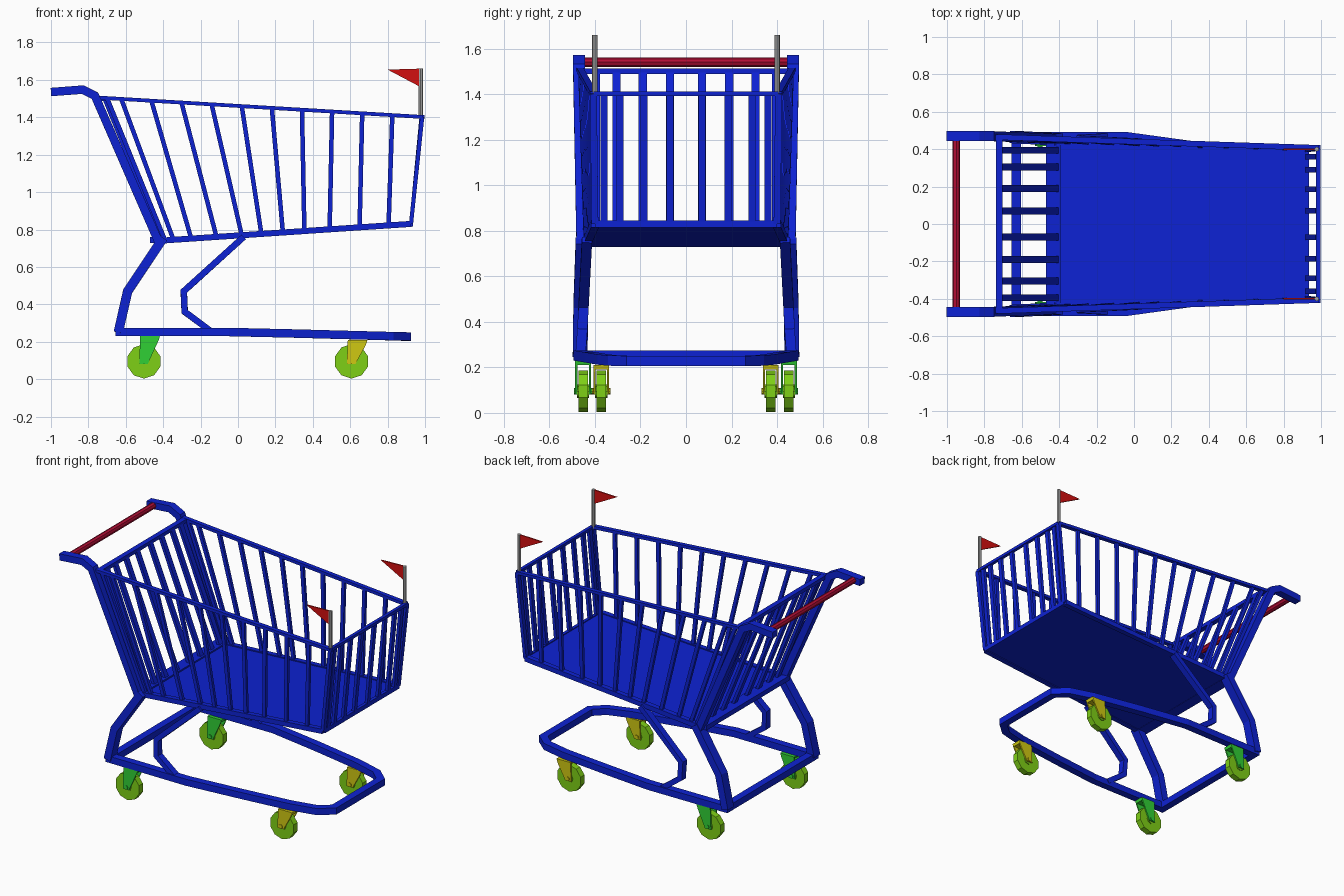
import bpy, bmesh, math
from mathutils import Vector

cube = bpy.data.objects.get("Cube")
if cube:
    bpy.data.objects.remove(cube, do_unlink=True)


def material(name, r, g, b):
    m = bpy.data.materials.new(name)
    m.use_nodes = True
    m.diffuse_color = (r, g, b, 1)
    bsdf = next(n for n in m.node_tree.nodes if n.type == "BSDF_PRINCIPLED")
    bsdf.inputs["Base Color"].default_value = (r, g, b, 1)
    return m


BLUE = material("frame blue", 0.004, 0.016, 0.65)
CRIMSON = material("grip crimson", 0.45, 0.004, 0.035)
RED = material("flag red", 0.65, 0.005, 0.005)
GREY = material("pole grey", 0.4, 0.4, 0.4)
LIME = material("wheel lime", 0.21, 0.63, 0.008)
GREEN = material("rear fork green", 0.03, 0.63, 0.035)
YELLOW = material("front fork yellow", 0.63, 0.58, 0.006)
X, Y, Z = Vector((1, 0, 0)), Vector((0, 1, 0)), Vector((0, 0, 1))


def finish(name, bm, mat):
    bmesh.ops.recalc_face_normals(bm, faces=bm.faces)
    mesh = bpy.data.meshes.new(name)
    bm.to_mesh(mesh)
    bm.free()
    mesh.materials.append(mat)
    ob = bpy.data.objects.new(name, mesh)
    bpy.context.collection.objects.link(ob)
    return ob


def beam(bm, pts, ref, w, h, closed=False):
    """Mitred rectangular tube: w along ref, h across it."""
    pts = [Vector(p) for p in pts]
    n = len(pts)
    rings = []
    for i, p in enumerate(pts):
        before = p - pts[i - 1] if i or closed else pts[1] - p
        after = pts[(i + 1) % n] - p if i < n - 1 or closed else before
        before, after = before.normalized(), after.normalized()
        t = (before + after).normalized()
        a = (ref - t * ref.dot(t)).normalized()
        b = t.cross(a) / max(t.dot(after), 0.4)
        rings.append([bm.verts.new(p + a * w / 2 * s + b * h / 2 * u)
                      for s, u in ((-1, -1), (1, -1), (1, 1), (-1, 1))])
    for i in range(n if closed else n - 1):
        r, q = rings[i], rings[(i + 1) % n]
        for k in range(4):
            bm.faces.new((r[k], r[(k + 1) % 4], q[(k + 1) % 4], q[k]))
    if not closed:
        bm.faces.new(rings[0])
        bm.faces.new(rings[-1])


def tube(name, pts, ref, w, h, closed=False, mat=BLUE):
    bm = bmesh.new()
    beam(bm, pts, ref, w, h, closed)
    return finish(name, bm, mat)


def prism(name, profile, y, depth, mat):
    """Side profile in x and z, extruded along y."""
    bm = bmesh.new()
    face = bm.faces.new([bm.verts.new((px, y - depth / 2, pz)) for px, pz in profile])
    ext = bmesh.ops.extrude_face_region(bm, geom=[face])
    moved = [v for v in ext["geom"] if isinstance(v, bmesh.types.BMVert)]
    bmesh.ops.translate(bm, verts=moved, vec=(0, depth, 0))
    return finish(name, bm, mat)


def rod(name, center, radius, length, axis, sides, mat):
    bm = bmesh.new()
    bmesh.ops.create_cone(bm, cap_ends=True, segments=sides, radius1=radius,
                          radius2=radius, depth=length)
    rot = Z.rotation_difference(axis).to_matrix()
    bmesh.ops.transform(bm, matrix=rot.to_4x4(), verts=bm.verts)
    bmesh.ops.translate(bm, verts=bm.verts, vec=center)
    return finish(name, bm, mat)


# Key corners of the left basket wall
TOP_BACK, TOP_FRONT = Vector((-0.74, 0.465, 1.505)), Vector((0.985, 0.407, 1.402))
LOW_BACK, LOW_FRONT = Vector((-0.42, 0.44, 0.74)), Vector((0.925, 0.4, 0.83))


def on_line(a, b, x):
    return a.lerp(b, (x - a.x) / (b.x - a.x))


# Side slats as they meet the bottom rail
slat_feet = (-0.39, -0.345, -0.25, -0.115, 0.02, 0.125, 0.24, 0.355, 0.49, 0.65, 0.805)

for side, s in (("left", 1), ("right", -1)):
    def flip(p):
        return Vector((p[0], p[1] * s, p[2]))

    # Handle arm running down the back edge of the basket
    arm = [(-1, 1.535), (-0.83, 1.548), (-0.765, 1.515), (-0.425, 0.735)]
    arm_y = (0.47, 0.47, 0.47, 0.455)
    tube(side + "_handle_arm", [flip((p[0], y, p[1])) for p, y in zip(arm, arm_y)],
         Y, 0.052, 0.045)
    # Legs
    tube(side + "_rear_leg", [flip(p) for p in ((-0.40, 0.452, 0.755), (-0.59, 0.462, 0.47),
                                                (-0.64, 0.465, 0.25))], Y, 0.065, 0.05)
    tube(side + "_inner_leg", [flip(p) for p in ((0.03, 0.435, 0.76), (-0.29, 0.45, 0.47),
                                                 (-0.285, 0.455, 0.36), (-0.15, 0.462, 0.26))],
         Y, 0.045, 0.034)
    # Basket rails, corner post and slats
    tube(side + "_top_rail", [flip(TOP_BACK), flip(TOP_FRONT)], Y, 0.03, 0.02)
    tube(side + "_bottom_rail", [flip(LOW_BACK), flip(LOW_FRONT)], Y, 0.035, 0.032)
    tube(side + "_corner_post", [flip(LOW_FRONT), flip(TOP_FRONT)], Y, 0.03, 0.022)
    bm = bmesh.new()
    for i, foot in enumerate(slat_feet):
        head = -0.7 if i == 0 else -0.785 + 0.161 * i
        beam(bm, [flip(on_line(LOW_BACK, LOW_FRONT, foot)),
                  flip(on_line(TOP_BACK, TOP_FRONT, head))], Y, 0.02, 0.024)
    finish(side + "_basket_slats", bm, BLUE)

    # Flag and pole
    rod(side + "_flag_pole", (0.977, 0.4 * s, 1.53), 0.012, 0.26, Z, 8, GREY)
    prism(side + "_flag", [(0.8, 1.655), (0.97, 1.66), (0.97, 1.565)], 0.4 * s, 0.009, RED)

    # Casters
    for end, x, y, top, mat in (("rear", -0.503, 0.452, 0.23, GREEN),
                                ("front", 0.607, 0.372, 0.21, YELLOW)):
        name = side + "_" + end
        rod(name + "_wheel", (x, y * s, 0.095), 0.092, 0.042, Y, 10, LIME)
        rod(name + "_hub", (x, y * s, 0.095), 0.03, 0.054, Y, 8, LIME)
        rod(name + "_axle", (x, y * s, 0.095), 0.014, 0.08, Y, 8, mat)
        plate = [(x - 0.02, top), (x + 0.085, top), (x + 0.075, top - 0.03),
                 (x + 0.02, 0.08), (x - 0.025, 0.08)]
        for k in (-1, 1):
            prism(name + "_fork_plate", plate, y * s + 0.03 * k, 0.009, mat)
        prism(name + "_fork_crown", [(x - 0.02, top), (x + 0.085, top),
                                     (x + 0.08, top - 0.02), (x - 0.01, top - 0.02)],
              y * s, 0.066, mat)

# Base loop with tapered, chamfered nose
half = [(-0.63, 0.465), (-0.05, 0.468), (0.3, 0.42), (0.65, 0.365), (0.82, 0.32), (0.9, 0.25)]
loop = half + [(x, -y) for x, y in reversed(half)]
tube("base_loop", [(x, y, 0.252 - 0.027 * max(x, 0)) for x, y in loop], Z, 0.045, 0.05, True)

# Basket floor
bm = bmesh.new()
for p, q in ((LOW_BACK, LOW_FRONT),):
    a, b = p + X * 0.02, q
    bm.faces.new([bm.verts.new(v) for v in (a, b, b * 1 - Y * 2 * b.y, a - Y * 2 * a.y)])
floor = finish("basket_floor", bm, BLUE)
thick = floor.modifiers.new("thickness", "SOLIDIFY")
thick.thickness = 0.02
thick.offset = 0


# Cross bars of the basket ends
def cross(name, x, y, z, w, h):
    tube(name, [(x, -y, z), (x, y, z)], Z, h, w)


cross("back_top_bar", -0.72, 0.46, 1.5, 0.035, 0.025)
cross("back_bottom_bar", -0.43, 0.45, 0.745, 0.08, 0.032)
cross("front_top_bar", TOP_FRONT.x, TOP_FRONT.y, TOP_FRONT.z, 0.022, 0.02)
cross("front_bottom_bar", LOW_FRONT.x, LOW_FRONT.y, LOW_FRONT.z, 0.022, 0.03)

# End slats
for name, ys, low, high, w in (
        ("back_slats", (0.07, 0.19, 0.305, 0.395), (-0.41, 0.75), (-0.715, 1.5), 0.036),
        ("front_slats", (0.07, 0.185, 0.29, 0.36), (0.925, 0.83), (0.98, 1.4), 0.03)):
    bm = bmesh.new()
    for y in ys:
        for s in (-1, 1):
            beam(bm, [(low[0], y * s, low[1]), (high[0], y * s, high[1])], Y, w, 0.02)
    finish(name, bm, BLUE)

# Push handle grip
rod("handle_grip", (-0.95, 0, 1.54), 0.021, 0.9, Y, 8, CRIMSON)
